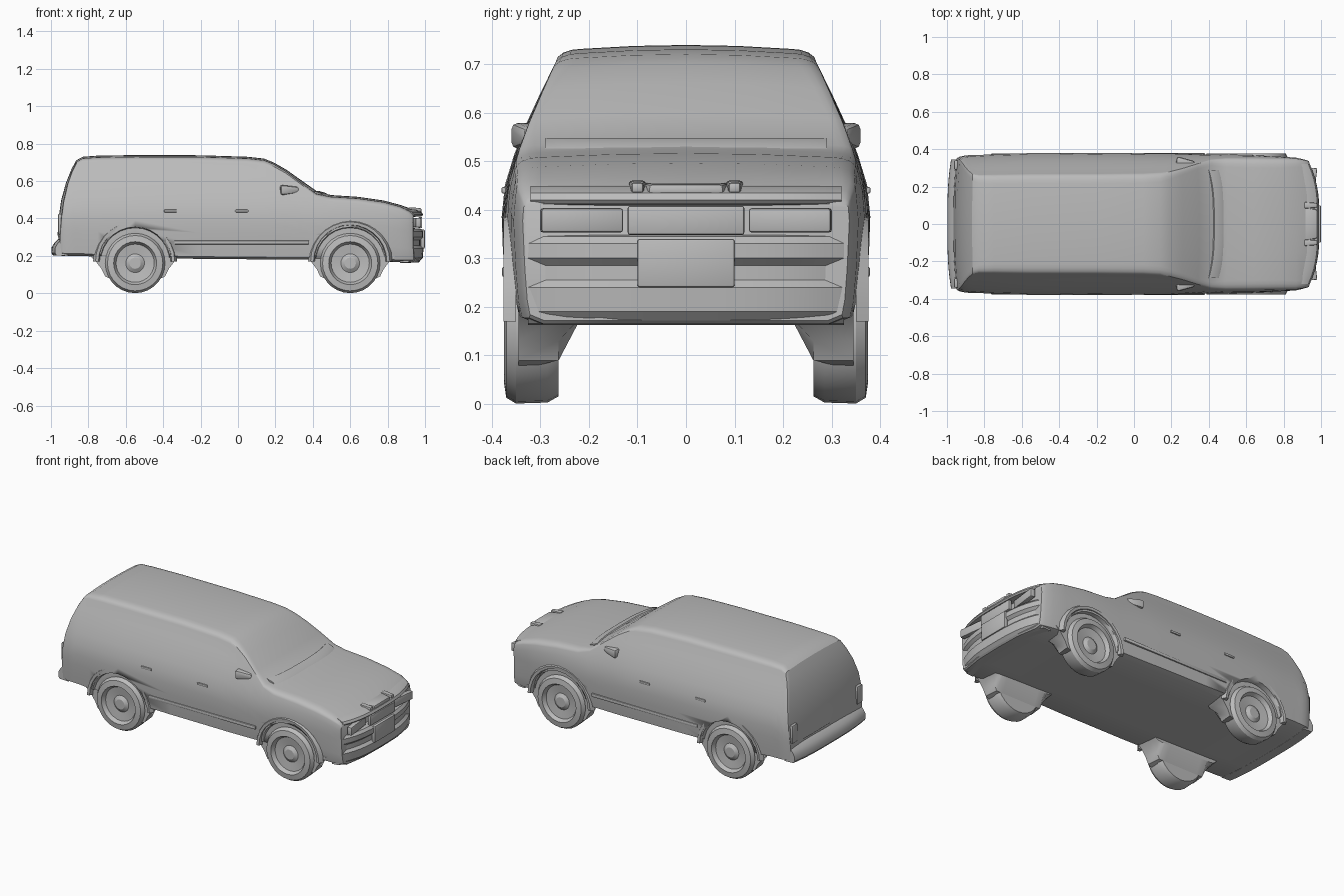
import bpy, bmesh, math
from mathutils import Matrix

cube = bpy.data.objects.get("Cube")
if cube:
    bpy.data.objects.remove(cube, do_unlink=True)

paint = bpy.data.materials.new("grey_paint")
paint.use_nodes = True
GREY = (0.5, 0.5, 0.5, 1)
paint.diffuse_color = GREY
paint.node_tree.nodes["Principled BSDF"].inputs["Base Color"].default_value = GREY


def finish(name, bm, angle=32):
    bmesh.ops.recalc_face_normals(bm, faces=bm.faces[:])
    mesh = bpy.data.meshes.new(name)
    bm.to_mesh(mesh)
    bm.free()
    mesh.materials.append(paint)
    ob = bpy.data.objects.new(name, mesh)
    bpy.context.collection.objects.link(ob)
    bpy.ops.object.select_all(action='DESELECT')
    ob.select_set(True)
    bpy.context.view_layer.objects.active = ob
    bpy.ops.object.shade_smooth_by_angle(angle=math.radians(angle))
    return ob


def loft(name, rings, closed=False, angle=32):
    """Skin a list of equal point loops, capping both ends unless closed."""
    bm = bmesh.new()
    loops = [[bm.verts.new(p) for p in ring] for ring in rings]
    n = len(loops[0])
    pairs = list(zip(loops, loops[1:])) + ([(loops[-1], loops[0])] if closed else [])
    for a, b in pairs:
        for i in range(n):
            j = (i + 1) % n
            bm.faces.new((a[i], a[j], b[j], b[i]))
    if not closed:
        bm.faces.new(loops[0])
        bm.faces.new(loops[-1][::-1])
    return finish(name, bm, angle)


def interp(table, v):
    for (a, fa), (b, fb) in zip(table, table[1:]):
        if v <= b:
            return fa + (fb - fa) * max(0, (v - a) / (b - a))
    return table[-1][1]


# Half width of the body at each height
FLANK = [(0.16, 0.355), (0.2, 0.368), (0.28, 0.375), (0.38, 0.38), (0.45, 0.373),
         (0.51, 0.355), (0.57, 0.332), (0.65, 0.295), (0.74, 0.25)]


def section(x, zb, zt, scale, r, bow):
    """Cross-section with rounded shoulders; bow curves the ends in plan."""
    half = [(0, zb), (0.5, zb), (0.92, zb)]
    half = [(y * interp(FLANK, zb) * scale, z) for y, z in half]
    for i in range(9):
        z = zb + 0.012 + (zt - r - zb - 0.012) * i / 8
        half.append((interp(FLANK, z) * scale, z))
    edge = half[-1][0]
    for i in range(1, 5):
        a = math.pi / 2 * i / 4
        half.append((edge - 1.5 * r * (1 - math.cos(a)), zt - 0.008 - (r - 0.008) * (1 - math.sin(a))))
    top = half[-1][0]
    half += [(top * 0.5, zt - 0.002), (0, zt)]
    full = half + [(-y, z) for y, z in half[-2:0:-1]]
    return [(x - bow * (abs(y) / 0.36) ** 3, y, z) for y, z in full]


# Body: x, bottom, top, width scale, shoulder radius, end bow
STATIONS = [
    (-0.965, 0.205, 0.31, 0.92, 0.012, -0.015), (-0.958, 0.203, 0.41, 0.935, 0.012, -0.015),
    (-0.945, 0.202, 0.50, 0.95, 0.014, -0.015), (-0.92, 0.2, 0.59, 0.965, 0.016, -0.012),
    (-0.89, 0.2, 0.665, 0.97, 0.02, -0.008), (-0.865, 0.2, 0.711, 0.972, 0.024, -0.004),
    (-0.83, 0.2, 0.73, 0.975, 0.03, 0), (-0.75, 0.195, 0.736, 0.985, 0.034, 0),
    (-0.55, 0.19, 0.739, 1, 0.035, 0), (-0.2, 0.184, 0.738, 1, 0.035, 0),
    (0.05, 0.182, 0.73, 0.996, 0.035, 0), (0.14, 0.181, 0.72, 0.995, 0.034, 0),
    (0.19, 0.18, 0.7, 0.993, 0.03, 0), (0.26, 0.18, 0.66, 0.99, 0.024, 0.008),
    (0.35, 0.18, 0.596, 0.985, 0.02, 0.015), (0.43, 0.18, 0.54, 0.982, 0.022, 0.02),
    (0.5, 0.178, 0.525, 0.98, 0.032, 0.012), (0.64, 0.175, 0.516, 0.97, 0.035, 0),
    (0.78, 0.17, 0.496, 0.95, 0.035, 0), (0.87, 0.166, 0.472, 0.935, 0.03, 0.005),
    (0.93, 0.165, 0.45, 0.91, 0.025, 0.025), (0.965, 0.165, 0.435, 0.895, 0.02, 0.045),
    (0.975, 0.172, 0.42, 0.885, 0.015, 0.05)]
body = loft("body", [section(*s) for s in STATIONS])


def disc_rings(profile, x, z, side, steps=28):
    return [[(x + r * math.cos(2 * math.pi * i / steps), side * y,
              z + r * math.sin(2 * math.pi * i / steps)) for i in range(steps)]
            for r, y in profile]


def cut(target, cutter):
    cutter.hide_render = True
    mod = target.modifiers.new("cut", 'BOOLEAN')
    mod.operation, mod.solver, mod.object = 'DIFFERENCE', 'EXACT', cutter
    bpy.ops.object.select_all(action='DESELECT')
    bpy.context.view_layer.objects.active = target
    target.select_set(True)
    bpy.ops.object.modifier_apply(modifier=mod.name)
    bpy.data.objects.remove(cutter, do_unlink=True)


def box(name, centre, size, taper=1.0, bevel=0.008, turn=0.0):
    """Bevelled block whose +x end shrinks by taper."""
    bm = bmesh.new()
    bmesh.ops.create_cube(bm, size=1)
    for v in bm.verts:
        if v.co.x > 0:
            v.co.y *= taper
            v.co.z *= taper
        v.co = [c * s for c, s in zip(v.co, size)]
    bmesh.ops.bevel(bm, geom=bm.edges[:], offset=bevel, segments=2, affect='EDGES', profile=0.5)
    bmesh.ops.transform(bm, matrix=Matrix.Translation(centre) @ Matrix.Rotation(turn, 4, 'Z'), verts=bm.verts[:])
    return finish(name, bm)


# Wheels, shallow arches and the flared skirts behind them
TYRE = [(0.1, 0.262), (0.145, 0.262), (0.158, 0.285), (0.16, 0.35), (0.148, 0.37),
        (0.115, 0.375), (0.102, 0.352), (0.05, 0.345), (0.03, 0.358), (0.01, 0.358)]
SKIRT = [(0.25, 0.2), (0.22, 0.175), (0.185, 0.13), (0.165, 0.09), (0.12, 0.07)]
for end, wx in (("rear", -0.55), ("front", 0.6)):
    for label, s in (("left", 1), ("right", -1)):
        cut(body, loft("arch_cutter", disc_rings([(0.185, 0.345), (0.2, 0.45)], wx, 0.165, s)))
        loft(f"{end}_wheel_{label}", disc_rings(TYRE, wx, 0.161, s))
        outline = SKIRT + [(-x, z) for x, z in SKIRT[::-1]]
        loft(f"{end}_wheel_skirt_{label}",
             [[(wx + x * k, s * y, max(z, low)) for x, z in outline]
              for y, k, low in ((0.22, 0.9, 0.17), (0.262, 0.92, 0.09), (0.345, 0.97, 0.07))])
        # Arch lip
        arc = [math.pi * i / 14 for i in range(15)]
        loft(f"{end}_arch_lip_{label}",
             [[(wx + r * math.cos(a), s * y, 0.17 + r * math.sin(a))
               for r, y in ((0.19, 0.35), (0.196, 0.374), (0.212, 0.376), (0.225, 0.35))] for a in arc])


def bumper(name, sections):
    """Sweep of (reach, height) points bowed across the car."""
    rings = []
    for i in range(17):
        t = -1 + i / 8
        rings.append([(sections["x"] - sections["dir"] * sections["bow"] * abs(t) ** 3 + px,
                       t * sections["half"], pz) for px, pz in sections["points"]])
    return loft(name, rings)


# Rear bumper with stepped upper edge
bumper("rear_bumper", dict(x=-0.99, dir=-1, bow=0.02, half=0.345, points=[
    (0.06, 0.2), (0, 0.203), (-0.008, 0.215), (-0.007, 0.245), (0.008, 0.27), (0.04, 0.3), (0.07, 0.31)]))

# Front bumper, air intake and hood lip
bumper("front_bumper", dict(x=0.98, dir=1, bow=0.055, half=0.325, points=[
    (-0.06, 0.163), (-0.015, 0.166), (0.008, 0.19), (0.012, 0.24), (-0.004, 0.255),
    (-0.004, 0.285), (0.012, 0.3), (0.012, 0.33), (-0.002, 0.345), (-0.06, 0.35)]))
bumper("hood_lip", dict(x=0.978, dir=1, bow=0.05, half=0.32, points=[
    (-0.08, 0.405), (0.005, 0.412), (0.012, 0.42), (0.004, 0.434), (-0.03, 0.449), (-0.08, 0.45)]))
box("grille", (0.975, 0, 0.378), (0.02, 0.24, 0.06), bevel=0.005)
box("number_plate", (0.988, 0, 0.29), (0.022, 0.2, 0.1), bevel=0.005)
box("hood_crest", (0.945, 0, 0.44), (0.07, 0.18, 0.03), taper=0.85)

for label, s in (("left", 1), ("right", -1)):
    # Headlights, crest horns, mirrors, handles, strips and rear lamps
    box(f"headlight_{label}", (0.955, s * 0.215, 0.378), (0.03, 0.17, 0.05), bevel=0.006, turn=-s * 0.12)
    box(f"crest_horn_{label}", (0.945, s * 0.1, 0.445), (0.07, 0.035, 0.03), taper=0.7, bevel=0.006)
    box(f"mirror_{label}", (0.275, s * 0.325, 0.552), (0.1, 0.06, 0.055), taper=0.6, bevel=0.012, turn=-s * 0.15)
    for x in (0.02, -0.36):
        box(f"door_handle_{label}", (x, s * 0.374, 0.44), (0.07, 0.012, 0.014), bevel=0.004)
    box(f"rub_strip_{label}", (0.02, s * 0.372, 0.272), (0.72, 0.014, 0.02), bevel=0.004)
    box(f"rear_lamp_{label}", (-0.952, s * 0.315, 0.37), (0.02, 0.05, 0.11), bevel=0.006)

# Wiper cowl at the base of the windscreen
bumper("windscreen_cowl", dict(x=0.45, dir=1, bow=0.03, half=0.29, points=[
    (-0.04, 0.53), (-0.02, 0.548), (0.02, 0.536), (0.04, 0.52)]))
